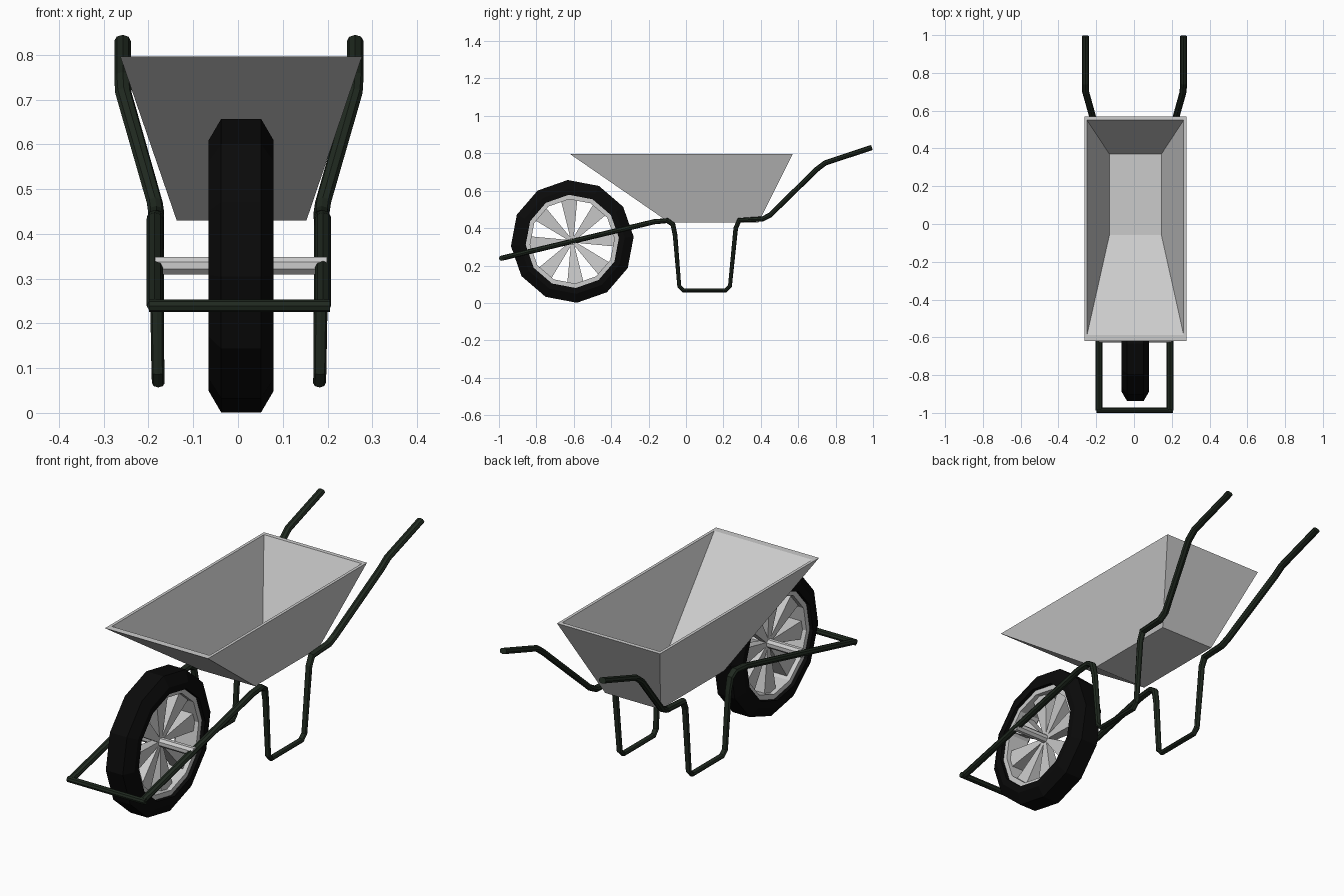
import bpy, bmesh
from math import sin, cos, pi, radians

if "Cube" in bpy.data.objects:
    bpy.data.objects.remove(bpy.data.objects["Cube"])

WX, WY, WZ = 0.007, -0.608, 0.329      # wheel centre


def material(name, rgb):
    m = bpy.data.materials.new(name)
    m.diffuse_color = (*rgb, 1)
    m.use_nodes = True
    m.node_tree.nodes["Principled BSDF"].inputs["Base Color"].default_value = m.diffuse_color
    return m


green = material("dark green paint", (0.014, 0.022, 0.014))
black = material("rubber", (0.003, 0.003, 0.003))


def mesh_object(name, verts, faces, mat=None):
    bm = bmesh.new()
    vs = [bm.verts.new(v) for v in verts]
    for f in faces:
        bm.faces.new([vs[i] for i in f])
    bmesh.ops.recalc_face_normals(bm, faces=bm.faces)
    me = bpy.data.meshes.new(name)
    bm.to_mesh(me)
    bm.free()
    if mat:
        me.materials.append(mat)
    ob = bpy.data.objects.new(name, me)
    bpy.context.collection.objects.link(ob)
    return ob


def ring(name, profile, sides, phase, mat=None):
    """Revolve a closed (x, radius) profile about the wheel axis."""
    n = len(profile)
    verts, faces = [], []
    for i in range(sides):
        a = phase + 2 * pi * i / sides
        verts += [(WX + x, WY + r * cos(a), WZ + r * sin(a)) for x, r in profile]
        j = (i + 1) % sides
        faces += [(i * n + k, i * n + (k + 1) % n, j * n + (k + 1) % n, j * n + k)
                  for k in range(n)]
    return mesh_object(name, verts, faces, mat)


def tube(name, pts, xscale=1.3):
    """Slightly flattened steel tube; pts are (x, y, z, radius factor)."""
    cu = bpy.data.curves.new(name, 'CURVE')
    cu.dimensions = '3D'
    cu.bevel_depth = 0.0138
    cu.bevel_resolution = 2
    cu.use_fill_caps = True
    sp = cu.splines.new('POLY')
    sp.points.add(len(pts) - 1)
    for p, (x, y, z, r) in zip(sp.points, pts):
        p.co = (x / xscale, y, z, 1)
        p.radius = r
    sp.use_smooth = False
    cu.materials.append(green)
    ob = bpy.data.objects.new(name, cu)
    ob.scale.x = xscale
    bpy.context.collection.objects.link(ob)
    return ob


# Tray: outer and inner tapered boxes joined at the rim
loops = [(-0.137, 0.153, -0.09, 0.387, 0.43),
         (-0.263, 0.277, -0.62, 0.57, 0.796),
         (-0.249, 0.263, -0.588, 0.55, 0.796),
         (-0.130, 0.145, -0.058, 0.37, 0.442)]
verts = [c for a, b, d, e, z in loops
         for c in ((a, d, z), (b, d, z), (b, e, z), (a, e, z))]
faces = [(0, 1, 2, 3), (12, 13, 14, 15)]
for i in range(3):
    for k in range(4):
        m = (k + 1) % 4
        faces.append((i * 4 + k, i * 4 + m, i * 4 + 4 + m, i * 4 + 4 + k))
mesh_object("tray", verts, faces)

# Wheel: tyre, rim, wedge spokes and axle
phase = radians(4.3)
ring("tyre", [(-0.0725, 0.25), (-0.0725, 0.281), (-0.0445, 0.329),
              (0.0445, 0.329), (0.0725, 0.281), (0.0725, 0.25)], 12, phase, black)
ring("wheel_rim", [(-0.055, 0.226), (-0.055, 0.256), (0.055, 0.256), (0.055, 0.226)],
     12, phase)

box = [(0, 1, 2, 3), (4, 5, 6, 7), (0, 1, 5, 4), (1, 2, 6, 5), (2, 3, 7, 6), (3, 0, 4, 7)]
for i in range(8):
    a = 2 * pi * i / 8 + phase
    verts = []
    for r, w, t in ((0.012, 0.008, 0.016), (0.236, 0.046, 0.035)):
        for sx, sw in ((-1, -1), (1, -1), (1, 1), (-1, 1)):
            verts.append((WX + sx * t,
                          WY + r * cos(a) - sw * w * sin(a),
                          WZ + r * sin(a) + sw * w * cos(a)))
    mesh_object(f"spoke_{i + 1}", verts, box)

ring("axle", [(-0.192, 0.0005), (-0.192, 0.021), (0.192, 0.021), (0.192, 0.0005)], 8, pi / 8)

# Frame: each side is one bent tube from front rail through leg loop to handle
path = [(0.188, -0.986, 0.239, 1), (0.188, -0.17, 0.434, 1), (0.187, -0.10, 0.44, 1),
        (0.186, -0.07, 0.42, 1), (0.184, -0.058, 0.36, 0.9), (0.181, -0.036, 0.09, 0.8),
        (0.180, -0.015, 0.067, 0.8), (0.180, 0.212, 0.067, 0.8), (0.181, 0.235, 0.09, 0.8),
        (0.184, 0.266, 0.40, 0.9), (0.185, 0.285, 0.442, 1), (0.185, 0.41, 0.449, 1),
        (0.188, 0.45, 0.47, 1), (0.258, 0.70, 0.715, 1.03), (0.260, 0.745, 0.749, 1.03),
        (0.260, 0.994, 0.831, 1.03)]
for side, s in (("left", -1), ("right", 1)):
    tube(f"{side}_frame_tube", [(0.002 + s * x, y, z, r) for x, y, z, r in path])
tube("front_bar", [(-0.199, -0.986, 0.239, 1.02), (0.206, -0.986, 0.239, 1.02)])
